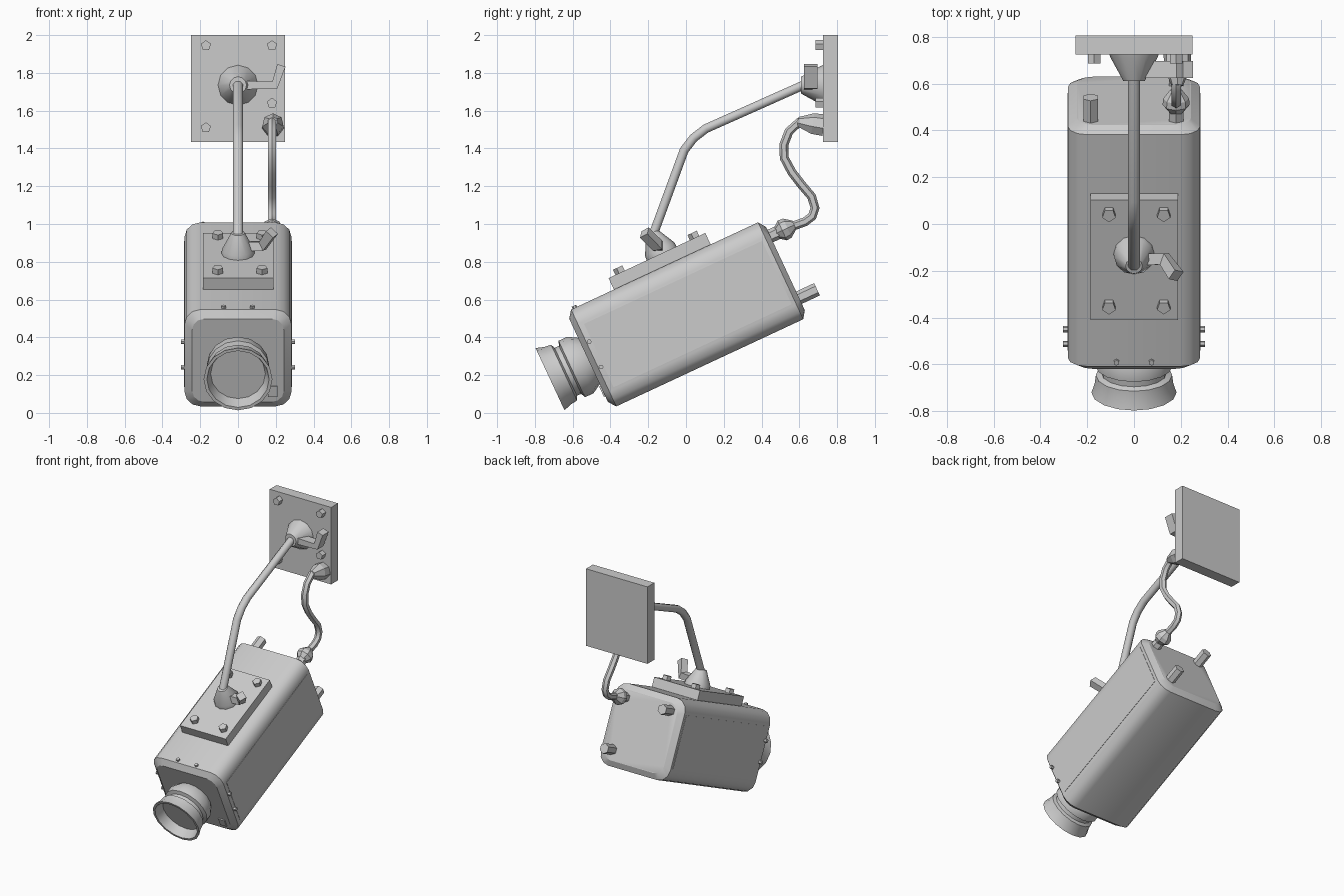
import bpy, bmesh, math
from mathutils import Matrix, Vector

cube = bpy.data.objects.get("Cube")
if cube:
    bpy.data.objects.remove(cube, do_unlink=True)

grey = bpy.data.materials.new("plain_grey")
grey.use_nodes = True
GREY = (0.6, 0.6, 0.6, 1)
grey.diffuse_color = GREY
grey.node_tree.nodes["Principled BSDF"].inputs["Base Color"].default_value = GREY

WORLD = Matrix.Identity(4)
TILT = Matrix.Rotation(math.radians(25), 4, 'X')   # frame of the tilted housing


def finish(name, bm, frame, angle):
    bmesh.ops.recalc_face_normals(bm, faces=bm.faces)
    mesh = bpy.data.meshes.new(name)
    bm.to_mesh(mesh)
    bm.free()
    mesh.transform(frame)
    mesh.materials.append(grey)
    obj = bpy.data.objects.new(name, mesh)
    bpy.context.collection.objects.link(obj)
    if angle:
        bpy.ops.object.select_all(action='DESELECT')
        obj.select_set(True)
        bpy.context.view_layer.objects.active = obj
        bpy.ops.object.shade_smooth_by_angle(angle=math.radians(angle))
    return obj


def loft(name, rings, frame=WORLD, angle=0):
    """Skin a list of equal-sized point rings and cap both ends."""
    bm = bmesh.new()
    loops = [[bm.verts.new(p) for p in ring] for ring in rings]
    n = len(loops[0])
    for a, b in zip(loops, loops[1:]):
        for i in range(n):
            j = (i + 1) % n
            bm.faces.new((a[i], a[j], b[j], b[i]))
    bm.faces.new(loops[0])
    bm.faces.new(loops[-1])
    return finish(name, bm, frame, angle)


def box(name, lo, hi, frame=WORLD):
    lo, hi = Vector(lo), Vector(hi)
    size = hi - lo
    bm = bmesh.new()
    bmesh.ops.create_cube(bm, size=1, matrix=Matrix.Translation((lo + hi) / 2)
                          @ Matrix.Diagonal((*size, 1)))
    return finish(name, bm, frame, 0)


def turned(name, base, axis, profile, sides, frame=WORLD, angle=0):
    """Turned part: profile is (distance along axis, radius) pairs."""
    base = Vector(base)
    rot = Vector(axis).to_track_quat('Z', 'Y')
    steps = [2 * math.pi * i / sides for i in range(sides)]
    rings = [[base + rot @ Vector((r * math.sin(a), r * math.cos(a), d)) for a in steps]
             for d, r in profile]
    return loft(name, rings, frame, angle)


def tube(name, path, half_x, half_n, sides, angle=0):
    """Bar or pipe along a bent path, with an elliptical n-sided section."""
    pts = [Vector(p) for p in path]
    side = None
    rings = []
    for i, p in enumerate(pts):
        fore = (pts[min(i + 1, len(pts) - 1)] - p).normalized()
        aft = (p - pts[max(i - 1, 0)]).normalized()
        tan = (fore + aft).normalized()
        ref = side if side else Vector((1, 0, 0)) if abs(tan.x) < 0.7 else Vector((0, 1, 0))
        side = (ref - tan * ref.dot(tan)).normalized()
        up = tan.cross(side)
        rings.append([p + side * half_x * math.cos(a) + up * half_n * math.sin(a)
                      for a in (2 * math.pi * (k + 0.5) / sides for k in range(sides))])
    return loft(name, rings, WORLD, angle)


# Tilted housing: rounded square section with chamfered ends
MID = 0.47


def section(u, inset):
    half, rad, seg = 0.283 - inset, 0.085 - inset * 0.5, 3
    ring = []
    for q in range(4):
        corner = Matrix.Rotation(q * math.pi / 2, 3, 'Y')
        for k in range(seg + 1):
            a = math.pi / 2 * k / seg
            p = corner @ Vector((half - rad + rad * math.sin(a), 0, half - rad + rad * math.cos(a)))
            ring.append(p + Vector((0, u, MID)))
    return ring


loft("housing", [section(-0.35, 0.04), section(-0.32, 0), section(0.772, 0), section(0.8, 0.04)],
     TILT, 32)
for s, side in ((1, "left"), (-1, "right")):
    xs = sorted((s * 0.28, s * 0.285))
    box(side + "_side_panel", (xs[0], -0.29, 0.285), (xs[1], 0.75, 0.655), TILT)
    for v in (0.41, 0.558):
        turned(side + "_side_screw", (s * 0.28, -0.305, v), (s, 0, 0), [(0, .013), (.023, .013)], 6, TILT)
    turned(side + "_top_screw", (s * 0.075, -0.298, 0.745), (0, 0, 1), [(0, .013), (.02, .013)], 6, TILT)
box("front_sensor", (0.16, -0.358, 0.26), (0.21, -0.34, 0.32), TILT)

# Lens barrel with grooves and a recessed glass
turned("lens_barrel", (0, -0.34, 0.466), (0, -1, 0),
       [(0, .13), (.06, .165), (.11, .165), (.12, .14), (.145, .14), (.155, .163),
        (.195, .168), (.237, .182), (.237, .165), (.17, .145)], 16, TILT, 32)

# Mounting plate on top of the housing
box("top_plate", (-0.185, -0.07, 0.74), (0.187, 0.495, 0.82), TILT)
for x in (-0.107, 0.127):
    for u in (0, 0.435):
        turned("top_plate_bolt", (x, u, 0.815), (0, 0, 1), [(0, .03), (.035, .03)], 5, TILT)
turned("lower_socket", (0, 0.24, 0.815), (0, 0, 1), [(0, .088), (.03, .085), (.125, .036)], 12, TILT, 32)

# Wall plate with bolts and socket
box("wall_plate", (-0.25, 0.725, 1.434), (0.25, 0.805, 2))
for x, z in ((-0.17, 1.945), (0.18, 1.945), (-0.17, 1.51), (0.18, 1.64)):
    turned("wall_bolt", (x, 0.73, z), (0, -1, 0), [(0, .028), (.045, .028)], 5)
turned("wall_socket", (0, 0.73, 1.735), (0, -1, 0), [(0, .108), (.02, .1), (.12, .045)], 12, WORLD, 32)

# Support arm and clamp levers
tube("support_arm", [(0, 0.65, 1.745), (0, 0.61, 1.73), (0, 0.105, 1.505), (0, 0.04, 1.455),
                     (0, -0.01, 1.39), (0, -0.175, 0.94)], 0.028, 0.026, 8, 50)
tube("upper_lever", [(0.03, 0.66, 1.735), (0.195, 0.66, 1.735), (0.23, 0.66, 1.84)], 0.05, 0.032, 4)
tube("lower_lever", [(0.01, -0.15, 0.88), (0.13, -0.15, 0.885), (0.18, -0.22, 0.955)], 0.036, 0.036, 4)

# Rear ports
PORT = [(0, .036), (.12, .036)]
for x, v in ((0.18, 0.66), (-0.185, 0.66), (0.18, 0.3)):
    length = 0.06 if x > 0 and v > 0.5 else 0.115
    turned("rear_port", (x, 0.79, v), (0, 1, 0), [(0, .036), (length, .036)], 6, TILT)

# Cable and its connectors
X = 0.18
turned("cable_plug", (X, 0.835, 0.66), (0, 1, 0), [(0, .03), (.035, .058), (.065, .055), (.105, .025)], 8, TILT)
turned("cable_wall_gland", (X + 0.005, 0.73, 1.52), (0, -1, 0.15),
       [(0, .06), (.06, .058), (.14, .026)], 7)
tube("cable", [(X, y, z) for y, z in (
    (0.66, 1.54), (0.60, 1.54), (0.545, 1.49), (0.518, 1.42), (0.52, 1.35), (0.56, 1.275),
    (0.61, 1.21), (0.665, 1.145), (0.683, 1.085), (0.668, 1.04), (0.63, 1.012), (0.5, 0.965))],
    0.024, 0.024, 6, 50)
